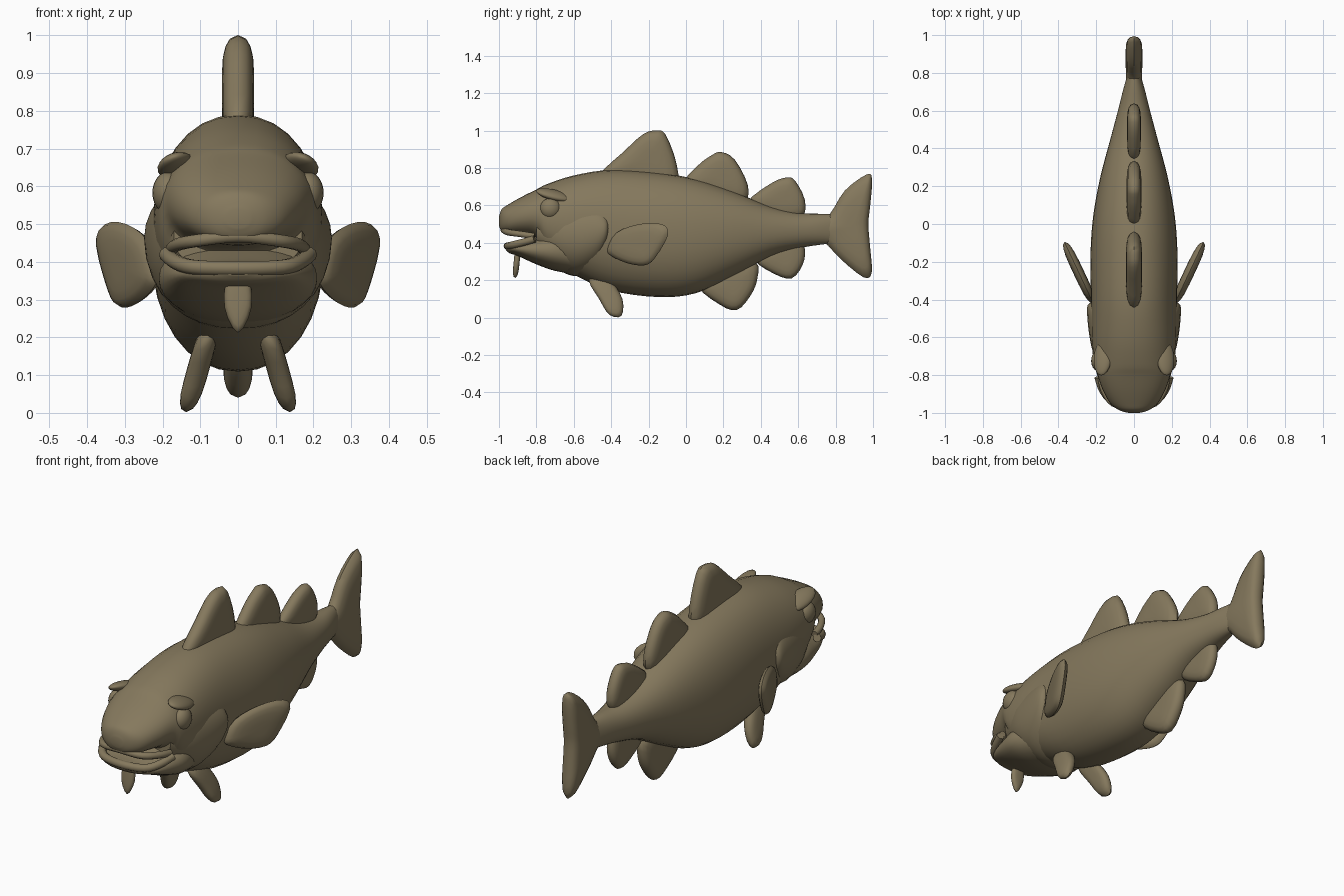
import bpy, bmesh, math
from mathutils import Vector

if "Cube" in bpy.data.objects:
    bpy.data.objects.remove(bpy.data.objects["Cube"])

skin = bpy.data.materials.new("olive brown skin")
skin.use_nodes = True
COLOUR = (0.235, 0.19, 0.11, 1)
skin.diffuse_color = COLOUR
skin.node_tree.nodes["Principled BSDF"].inputs["Base Color"].default_value = COLOUR


def finish(obj, angle=50):
    obj.data.materials.append(skin)
    bpy.ops.object.select_all(action="DESELECT")
    obj.select_set(True)
    bpy.context.view_layer.objects.active = obj
    bpy.ops.object.shade_smooth_by_angle(angle=math.radians(angle))
    return obj


def smooth_points(points, steps, closed=False):
    """Resample a row of points with a Catmull-Rom spline."""
    points = [Vector(p) for p in points]
    count = len(points)
    pick = (lambda i: points[i % count]) if closed else (lambda i: points[max(0, min(i, count - 1))])
    result = []
    for i in range(count if closed else count - 1):
        a, b, c, d = (pick(i + k) for k in (-1, 0, 1, 2))
        for s in range(steps):
            t = s / steps
            result.append(b + (c - a) * (t / 2) + (a * 2 - b * 5 + c * 4 - d) * (t * t / 2)
                          + (b * 3 - a - c * 3 + d) * (t ** 3 / 2))
    return result if closed else result + [points[-1]]


def skin_rings(name, rings, start, end):
    """Bridge equal rings of points and close both ends with a fan."""
    bm = bmesh.new()
    rows = [[bm.verts.new(p) for p in ring] for ring in rings]
    count = len(rows[0])
    for row, after in zip(rows, rows[1:]):
        for i in range(count):
            j = (i + 1) % count
            bm.faces.new((row[i], row[j], after[j], after[i]))
    for row, tip in ((rows[0], start), (rows[-1], end)):
        centre = bm.verts.new(tip)
        for i in range(count):
            bm.faces.new((row[i], row[(i + 1) % count], centre))
    bmesh.ops.recalc_face_normals(bm, faces=bm.faces)
    mesh = bpy.data.meshes.new(name)
    bm.to_mesh(mesh)
    bm.free()
    obj = bpy.data.objects.new(name, mesh)
    bpy.context.collection.objects.link(obj)
    return finish(obj)


def loft(name, stations, sides=32, power=0.92):
    """Rounded sections along y, each given as y, top, bottom, half width."""
    rings = []
    for y, top, bottom, half in smooth_points(stations, 4):
        ring = []
        for i in range(sides):
            a = math.tau * i / sides
            c, s = math.cos(a), math.sin(a)
            ring.append((half * math.copysign(abs(c) ** power, c), y,
                         (top + bottom) / 2 + (top - bottom) / 2 * math.copysign(abs(s) ** power, s)))
        rings.append(ring)
    ends = [sum((Vector(p) for p in r), Vector()) / sides for r in (rings[0], rings[-1])]
    return skin_rings(name, rings, *ends)


def fin(name, outline, thick, place=lambda w, u, v: (w, u, v)):
    """Puffed-up outline, thin at the rim and thick in the middle."""
    edge = smooth_points(outline, 3, closed=True)
    mid = sum(edge, Vector((0, 0))) / len(edge)
    shells = [(s, side * thick * (1 - s ** 4) ** 0.5)
              for side, row in ((-1, (0.3, 0.6, 0.8, 0.93)), (1, (1, 0.93, 0.8, 0.6, 0.3)))
              for s in row]
    rings = [[place(w, *(mid + (p - mid) * s)) for p in edge] for s, w in shells]
    return skin_rings(name, rings, place(-thick, *mid), place(thick, *mid))


def ball(name, location, scale, tilt=(0, 0, 0)):
    bpy.ops.mesh.primitive_uv_sphere_add(segments=20, ring_count=12, location=location, rotation=tilt)
    obj = bpy.context.object
    obj.name = name
    obj.scale = scale
    return finish(obj)


def lip(name, half_path, radius):
    """Rounded tube following the mouth edge on both sides."""
    path = half_path + [(-x, y, z) for x, y, z in reversed(half_path[:-1])]
    rings = []
    pts = smooth_points(path, 4)
    for i, p in enumerate(pts):
        along = (pts[min(i + 1, len(pts) - 1)] - pts[max(i - 1, 0)]).normalized()
        out = along.cross(Vector((0, 0, 1))).normalized()
        up = out.cross(along)
        rings.append([p + (out * math.cos(a) + up * math.sin(a)) * radius
                      for a in (math.tau * k / 10 for k in range(10))])
    return skin_rings(name, rings, pts[0], pts[-1])


# Body and upper head
loft("body", [
    (-1, .54, .49, .03), (-.985, .58, .46, .08), (-.95, .605, .445, .125),
    (-.88, .645, .44, .165), (-.8, .685, .42, .193), (-.74, .715, .32, .212),
    (-.6, .76, .23, .225), (-.4, .79, .145, .228), (-.15, .775, .11, .23),
    (.05, .74, .13, .215), (.25, .675, .22, .178), (.45, .595, .325, .125),
    (.6, .56, .37, .085), (.72, .555, .39, .055), (.82, .55, .4, .025)])

# Lower jaw
loft("lower_jaw", [
    (-.965, .395, .365, .04), (-.945, .4, .345, .11), (-.9, .405, .33, .16),
    (-.8, .435, .285, .195), (-.7, .46, .25, .21), (-.58, .44, .23, .18)])

# Gill covers, a shell that ends in a step behind the cheeks
loft("gill_covers", [
    (-.8, .58, .36, .17), (-.68, .64, .255, .217), (-.58, .66, .222, .238),
    (-.48, .65, .26, .248), (-.43, .6, .34, .245), (-.412, .54, .42, .22)])

# Lips
lip("upper_lip", [(.175, -.81, .435), (.16, -.88, .446), (.11, -.95, .456), (0, -.975, .468)], .017)
lip("lower_lip", [(.19, -.81, .42), (.165, -.88, .4), (.115, -.935, .386), (0, -.955, .383)], .02)

# Eyes and brows
for side, label in ((1, "left"), (-1, "right")):
    ball(label + "_eye", (side * .185, -.725, .583), (.042, .056, .056))
    ball(label + "_brow", (side * .165, -.705, .655), (.05, .1, .025), (-.25, side * .35, 0))

# Back fins
fin("front_back_fin", [(-.46, .75), (-.33, .89), (-.23, .98), (-.165, 1), (-.11, .98),
                       (-.05, .82), (-.06, .7), (-.25, .7)], .043)
fin("middle_back_fin", [(-.02, .7), (.06, .81), (.14, .87), (.19, .885), (.26, .845),
                        (.33, .71), (.31, .62), (.15, .64)], .04)
fin("rear_back_fin", [(.33, .61), (.45, .715), (.54, .75), (.585, .73), (.635, .63),
                      (.62, .54), (.48, .53)], .037)

# Belly fins
fin("front_belly_fin", [(.07, .17), (.18, .07), (.27, .04), (.34, .11), (.38, .2),
                        (.37, .3), (.2, .28)], .04)
fin("rear_belly_fin", [(.37, .31), (.47, .235), (.565, .21), (.625, .285), (.635, .37),
                       (.6, .43), (.45, .4)], .034)

# Tail
fin("tail_fin", [(.68, .47), (.77, .555), (.85, .68), (.965, .765), (.995, .74), (.985, .6),
                 (.975, .5), (.985, .37), (.993, .24), (.95, .215), (.83, .31), (.76, .385)], .044)

# Paired side fins, leaning away from the body
for side, label in ((1, "left"), (-1, "right")):
    fin(label + "_side_fin", [(-.42, .37), (-.37, .455), (-.25, .5), (-.13, .5), (-.095, .445),
                              (-.165, .32), (-.22, .28), (-.31, .29), (-.4, .33)], .026,
        lambda w, u, v: (side * (.225 + (u + .4) * .47 + w), u - w * .4, v))
    fin(label + "_lower_fin", [(-.52, .2), (-.465, .1), (-.41, .015), (-.345, .01), (-.34, .1),
                               (-.4, .2), (-.46, .24)], .03,
        lambda w, u, v: (side * (.138 - v * .28 + w), u, v))

# Chin whisker
fin("chin_whisker", [(-.025, .37), (-.036, .28), (0, .212), (.036, .28), (.025, .37)], .016,
    lambda w, u, v: (u, -.907 + w + (v - .28) * .1, v))
